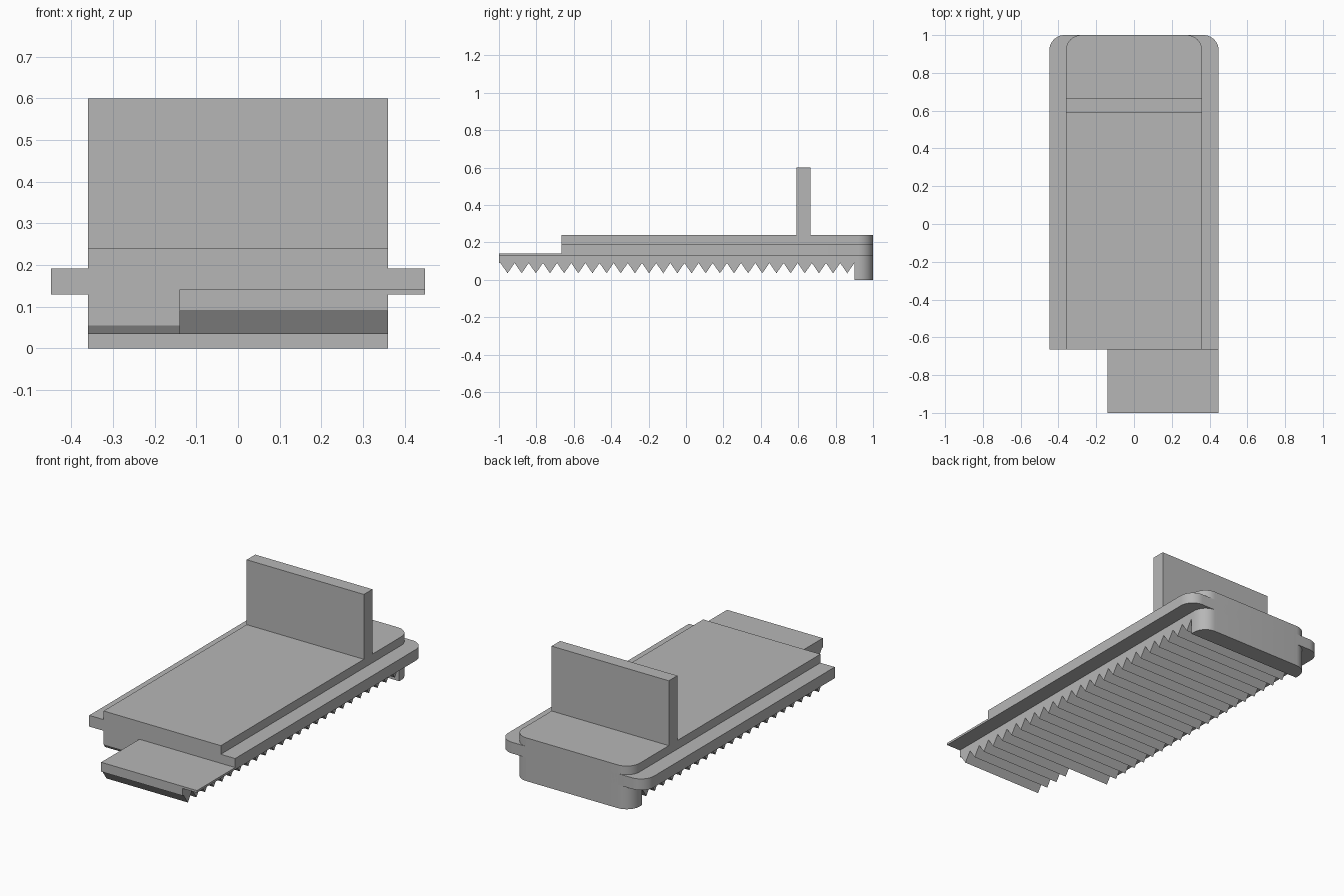
import bpy
import bmesh
from math import radians
from mathutils import Vector

if "Cube" in bpy.data.objects:
    bpy.data.objects.remove(bpy.data.objects["Cube"], do_unlink=True)

grey = bpy.data.materials.new("plain grey")
grey.use_nodes = True
colour = (0.47, 0.47, 0.47, 1)
grey.diffuse_color = colour
grey.node_tree.nodes["Principled BSDF"].inputs["Base Color"].default_value = colour

# Shared dimensions
HALF_WIDTH, FLANGE_HALF = 0.36, 0.448
TONGUE_LEFT = -0.14
FRONT, SHOULDER, HEEL, BACK = -1.0, -0.665, 0.9, 1.0
ROOT, TIP = 0.09, 0.035
TOOTH_START, TEETH = -0.992, 25
PITCH = (HEEL - TOOTH_START) / TEETH


def extrude(name, points, offset, round_back=0):
    """Extrude a flat outline, optionally rounding the upright back corners."""
    bm = bmesh.new()
    face = bm.faces.new([bm.verts.new(p) for p in points])
    result = bmesh.ops.extrude_face_region(bm, geom=[face])
    moved = [g for g in result["geom"] if isinstance(g, bmesh.types.BMVert)]
    bmesh.ops.translate(bm, verts=moved, vec=Vector(offset))
    if round_back:
        corners = [e for e in bm.edges
                   if all(v.co.y > BACK - 0.001 for v in e.verts)
                   and abs(e.verts[0].co.x - e.verts[1].co.x) < 0.001]
        bmesh.ops.bevel(bm, geom=corners, offset=round_back, segments=10,
                        profile=0.5, affect="EDGES")
    bmesh.ops.recalc_face_normals(bm, faces=bm.faces)
    mesh = bpy.data.meshes.new(name)
    bm.to_mesh(mesh)
    bm.free()
    mesh.materials.append(grey)
    obj = bpy.data.objects.new(name, mesh)
    bpy.context.collection.objects.link(obj)
    bpy.ops.object.select_all(action="DESELECT")
    obj.select_set(True)
    bpy.context.view_layer.objects.active = obj
    bpy.ops.object.shade_smooth_by_angle(angle=radians(30))
    return obj


def box(name, x0, x1, y0, y1, z0, z1, round_back=0):
    outline = [(x0, y0, z0), (x1, y0, z0), (x1, y1, z0), (x0, y1, z0)]
    return extrude(name, outline, (0, 0, z1 - z0), round_back)


def tooth_height(y):
    phase = max(0, (y - TOOTH_START) / PITCH) % 1
    return TIP + (ROOT - TIP) * abs(1 - 2 * phase)


def toothed_edge(start, end):
    """Zigzag underside between two positions along the length."""
    turns = [TOOTH_START + PITCH * i / 2 for i in range(TEETH * 2 + 1)]
    inner = [y for y in turns if start + 0.001 < y < end - 0.001]
    return [(y, tooth_height(y)) for y in [start] + inner + [end]]


def toothed_block(name, x0, x1, start, end, upper, round_back=0):
    profile = toothed_edge(start, end) + upper
    return extrude(name, [(x0, y, z) for y, z in profile],
                   (x1 - x0, 0, 0), round_back)


# Main body with toothed underside and deep heel at the back
toothed_block("body", -HALF_WIDTH, HALF_WIDTH, SHOULDER, HEEL,
              [(HEEL, 0), (BACK, 0), (BACK, 0.24), (SHOULDER, 0.24)], 0.08)

# Lower tongue reaching forward, with its thin side lip
toothed_block("front_tongue", TONGUE_LEFT, HALF_WIDTH, FRONT, SHOULDER,
              [(SHOULDER, 0.142), (FRONT, 0.142)])
box("tongue_lip", HALF_WIDTH, FLANGE_HALF, FRONT, SHOULDER, 0.13, 0.142)

# Side rails, one plate through the body
box("side_flange", -FLANGE_HALF, FLANGE_HALF, SHOULDER, BACK, 0.13, 0.192, 0.08)

# Upright push plate
box("upright_plate", -HALF_WIDTH, HALF_WIDTH, 0.59, 0.665, 0.24, 0.6)
